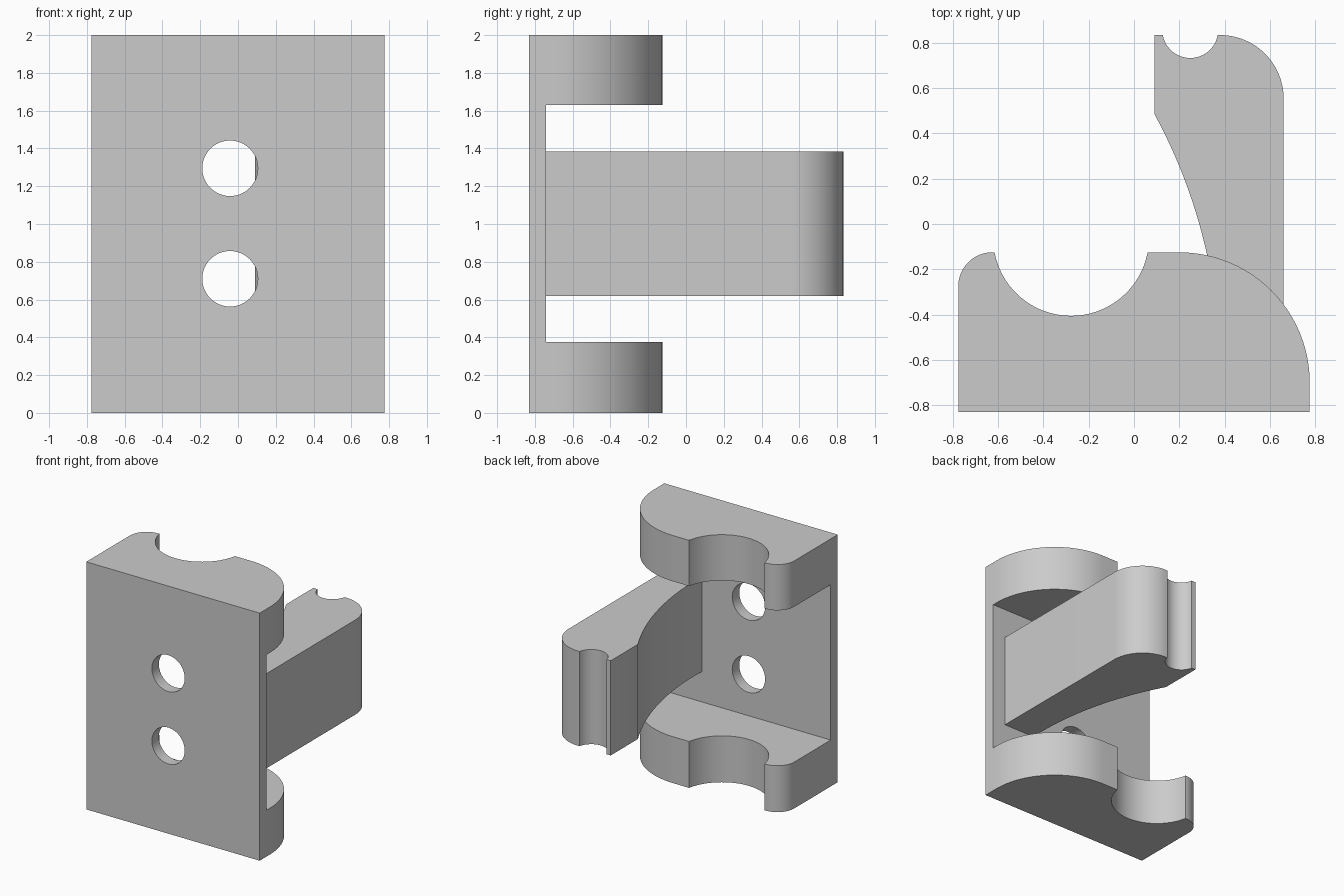
import bpy, bmesh, math
from mathutils import Vector

cube = bpy.data.objects.get("Cube")
if cube:
    bpy.data.objects.remove(cube, do_unlink=True)

grey = bpy.data.materials.new("plain_grey")
grey.use_nodes = True
GREY = (0.6, 0.6, 0.6, 1)
grey.diffuse_color = GREY
grey.node_tree.nodes["Principled BSDF"].inputs["Base Color"].default_value = GREY


def arc(a, b, c, n=24):
    """Points of the circular arc from a through b to c."""
    a, b, c = Vector(a), Vector(b), Vector(c)
    u, v = b - a, c - a
    d = 2 * (u.x * v.y - u.y * v.x)
    m = a + Vector((v.y * u.dot(u) - u.y * v.dot(v),
                    u.x * v.dot(v) - v.x * u.dot(u))) / d
    start = math.atan2(a.y - m.y, a.x - m.x)
    sweep = math.atan2(c.y - m.y, c.x - m.x) - start
    sweep %= math.tau
    if d < 0:
        sweep -= math.tau
    r = (a - m).length
    return [(m.x + r * math.cos(start + sweep * i / n),
             m.y + r * math.sin(start + sweep * i / n)) for i in range(n + 1)]


def corner(cx, cy, r, start):
    """Quarter-round corner, counter-clockwise from the start angle."""
    pts = [(cx + r * math.cos(math.radians(start + t)),
            cy + r * math.sin(math.radians(start + t))) for t in (0, 45, 90)]
    return arc(*pts)


def extrude(name, outline, z0, z1):
    bm = bmesh.new()
    face = bm.faces.new([bm.verts.new((x, y, z0)) for x, y in outline])
    res = bmesh.ops.extrude_face_region(bm, geom=[face])
    top = [v for v in res["geom"] if isinstance(v, bmesh.types.BMVert)]
    bmesh.ops.translate(bm, verts=top, vec=(0, 0, z1 - z0))
    bmesh.ops.recalc_face_normals(bm, faces=bm.faces)
    mesh = bpy.data.meshes.new(name)
    bm.to_mesh(mesh)
    bm.free()
    mesh.materials.append(grey)
    ob = bpy.data.objects.new(name, mesh)
    bpy.context.collection.objects.link(ob)
    return ob


def activate(ob):
    bpy.ops.object.select_all(action="DESELECT")
    ob.select_set(True)
    bpy.context.view_layer.objects.active = ob


def cut(ob, cutter):
    cutter.hide_render = True
    mod = ob.modifiers.new("cut", "BOOLEAN")
    mod.operation, mod.solver, mod.object = "DIFFERENCE", "EXACT", cutter
    activate(ob)
    bpy.ops.object.modifier_apply(modifier=mod.name)
    bpy.data.objects.remove(cutter, do_unlink=True)


W, FRONT, PLATE = 0.775, -0.83, -0.74

# Body: full-height block with rounded shoulder, round cradle and small lip
body = extrude("bracket_body",
               [(-W, FRONT), (W, FRONT)]
               + corner(0.2, -0.7, 0.575, 0)
               + arc((0.06, -0.125), (-0.278, -0.405), (-0.615, -0.125), 40)
               + corner(-0.625, -0.275, 0.15, 90), 0, 2)

# Pocket between the two end brackets, leaving the thin mounting plate
cut(body, extrude("pocket_cutter", [(-1, PLATE), (1, PLATE), (1, 1), (-1, 1)], 0.375, 1.63))

# Two screw holes through the plate
for z in (0.71, 1.295):
    bpy.ops.mesh.primitive_cylinder_add(vertices=48, radius=0.147, depth=0.4,
                                        location=(-0.042, -0.8, z),
                                        rotation=(math.pi / 2, 0, 0))
    bpy.context.object.data.materials.append(grey)
    cut(body, bpy.context.object)

# Middle arm: curved inner side, rounded tip with a small notch
arm = extrude("middle_arm",
              [(0.376, PLATE - 0.04), (0.66, PLATE - 0.04)]
              + corner(0.38, 0.553, 0.28, 0)
              + arc((0.369, 0.833), (0.248, 0.732), (0.127, 0.833))
              + [(0.09, 0.833)]
              + arc((0.09, 0.485), (0.322, -0.135), (0.376, PLATE)), 0.62, 1.385)

for ob in (body, arm):
    activate(ob)
    bpy.ops.object.shade_smooth_by_angle(angle=math.radians(30))
